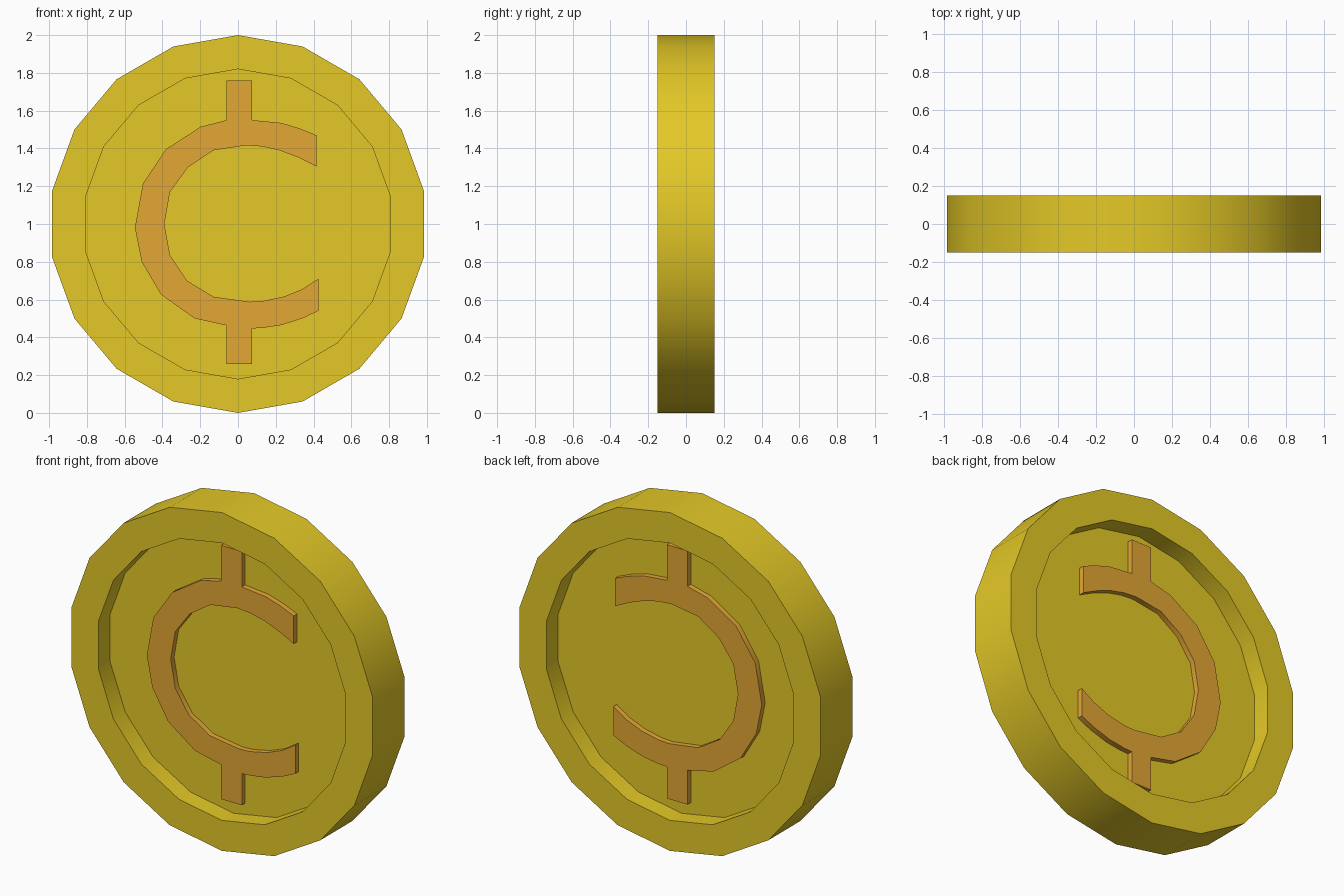
import bpy, bmesh, math

if "Cube" in bpy.data.objects:
    bpy.data.objects.remove(bpy.data.objects["Cube"])

SIDES = 18


def material(name, rgb):
    m = bpy.data.materials.new(name)
    m.diffuse_color = (*rgb, 1)
    m.use_nodes = True
    m.node_tree.nodes["Principled BSDF"].inputs["Base Color"].default_value = m.diffuse_color
    return m


def finish(bm, name, mat):
    bmesh.ops.recalc_face_normals(bm, faces=bm.faces[:])
    me = bpy.data.meshes.new(name)
    bm.to_mesh(me)
    bm.free()
    me.materials.append(mat)
    ob = bpy.data.objects.new(name, me)
    bpy.context.collection.objects.link(ob)
    bpy.ops.object.select_all(action='DESELECT')
    ob.select_set(True)
    bpy.context.view_layer.objects.active = ob
    bpy.ops.object.shade_smooth_by_angle(angle=math.radians(30))
    return ob


gold = material("gold", (0.775, 0.584, 0.020))
copper = material("copper", (0.775, 0.386, 0.036))

# Coin body: rings of (radius, y) joined from front floor over the rim to back floor
bm = bmesh.new()
rings = []
for r, y in [(0.82, -0.04), (0.82, -0.15), (1, -0.15), (1, 0.15), (0.82, 0.15), (0.82, 0.04)]:
    rings.append([bm.verts.new((r * math.sin(math.tau * i / SIDES), y,
                                1 + r * math.cos(math.tau * i / SIDES)))
                  for i in range(SIDES)])
for a, b in zip(rings, rings[1:]):
    for i in range(SIDES):
        j = (i + 1) % SIDES
        bm.faces.new((a[i], a[j], b[j], b[i]))
bm.faces.new(rings[0])
bm.faces.new(rings[-1])
finish(bm, "coin_body", gold)

# Raised emblem: open ring with two stems, on both faces (x, z outline)
OUTLINE = [(-.06, 1.76), (.075, 1.76), (.075, 1.55), (.23, 1.535), (.33, 1.505), (.415, 1.47),
           (.415, 1.305), (.32, 1.352), (.22, 1.39), (.13, 1.41), (.045, 1.417), (-.13, 1.39),
           (-.265, 1.30), (-.36, 1.17), (-.39, 1.0), (-.36, .835), (-.27, .70), (-.13, .615),
           (.06, .588), (.13, .592), (.24, .615), (.34, .655), (.425, .71), (.425, .54),
           (.34, .50), (.23, .465), (.13, .45), (.075, .447), (.075, .26), (-.06, .26),
           (-.06, .463), (-.23, .50), (-.407, .626), (-.51, .80), (-.546, .98), (-.503, 1.215),
           (-.38, 1.397), (-.197, 1.515), (-.06, 1.55)]
for name, side in (("front_emblem", -1), ("back_emblem", 1)):
    bm = bmesh.new()
    face = bm.faces.new([bm.verts.new((x, side * 0.038, z)) for x, z in OUTLINE])
    ext = bmesh.ops.extrude_face_region(bm, geom=[face], use_keep_orig=True)
    for v in ext["geom"]:
        if isinstance(v, bmesh.types.BMVert):
            v.co.y = side * 0.072
    finish(bm, name, copper)
